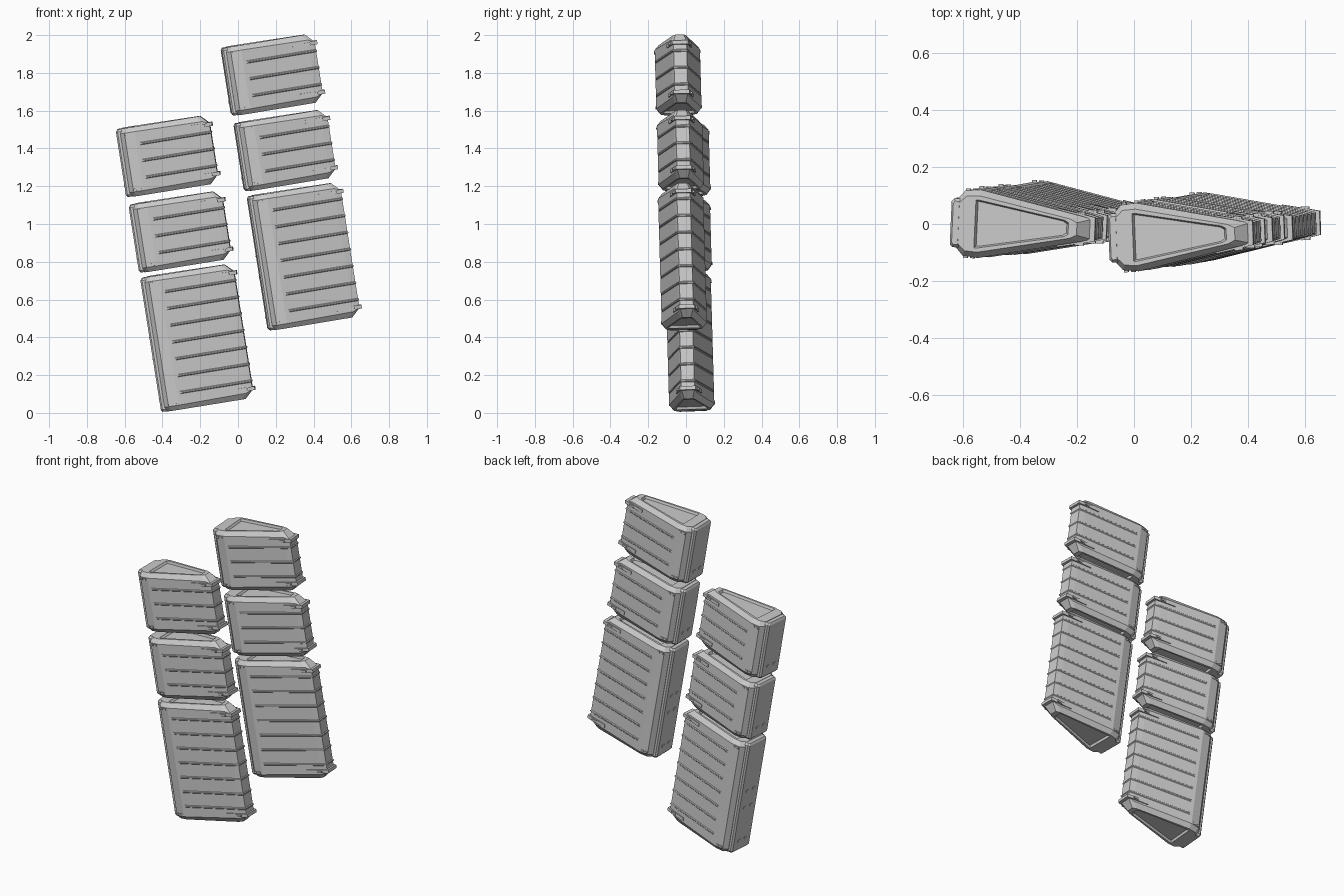
import bpy, bmesh
from mathutils import Vector, Matrix

if "Cube" in bpy.data.objects:
    bpy.data.objects.remove(bpy.data.objects["Cube"])


def loft(bm, rings):
    """Skin closed rings of equal length and cap both ends."""
    vs = [[bm.verts.new(p) for p in r] for r in rings]
    n = len(vs[0])
    for a, b in zip(vs, vs[1:]):
        for i in range(n):
            j = (i + 1) % n
            bm.faces.new((a[i], a[j], b[j], b[i]))
    bm.faces.new(vs[0][::-1])
    bm.faces.new(vs[-1])


def ring(half, z):
    """Mirror a half outline of (x, y) across y = 0; z is one height or one per point."""
    zs = z if isinstance(z, (list, tuple)) else [z] * len(half)
    pts = [(x, -y, h) for (x, y), h in zip(half, zs)]
    return pts + [(x, -y, h) for x, y, h in pts[::-1]]


def box(bm, centre, size):
    m = Matrix.Translation(centre) @ Matrix.Diagonal((*size, 1))
    bmesh.ops.create_cube(bm, size=1, matrix=m)


def finish(bm, name, matrix):
    bmesh.ops.recalc_face_normals(bm, faces=bm.faces[:])
    me = bpy.data.meshes.new(name)
    bm.to_mesh(me)
    bm.free()
    ob = bpy.data.objects.new(name, me)
    bpy.context.collection.objects.link(ob)
    ob.matrix_world = matrix
    return ob


# half outlines of the wedge, thick spine end to thin end
SIDE = [(.022, .088), (.045, .114), (.10, .12), (.46, .045), (.495, .035)]
RIM = [(.03, .072), (.055, .096), (.10, .099), (.425, .034), (.45, .022)]
LIP = [(.088, .05), (.088, .084), (.10, .084), (.405, .029), (.42, .020)]
FLOOR = [(.094, .05), (.094, .078), (.104, .078), (.398, .025), (.412, .016)]
CHAMFER = [.025, .025, .025, .03, .045]
RIB_LOW = [(.11, .116), (.46, .043), (.493, .033)]
RIB_HIGH = [(.13, .1177), (.46, .049), (.499, .039)]
LATCH = [(.375, .068), (.46, .052), (.508, .042)]


def pod(name, origin, yaw, h):
    u = Vector((-.156, -.028, .987)).normalized()
    a = Vector((.988, yaw, .156))
    a = (a - u * a.dot(u)).normalized()
    b = u.cross(a)
    m = Matrix((a, b, u)).transposed().to_4x4()
    m.translation = origin

    # wedge shell with chamfered ends and a sunken panel top and bottom
    bm = bmesh.new()
    loft(bm, [ring(FLOOR, .014), ring(LIP, 0), ring(RIM, 0), ring(SIDE, CHAMFER),
              ring(SIDE, [h - c for c in CHAMFER]), ring(RIM, h), ring(LIP, h),
              ring(FLOOR, h - .014)])
    finish(bm, name + "_shell", m)

    # flat spine plate on the thick end
    bm = bmesh.new()
    wide = [(0, .076), (.009, .086), (.04, .086)]
    small = [(.008, .068), (.014, .076), (.04, .076)]
    loft(bm, [ring(small, .002), ring(wide, .014), ring(wide, h - .014), ring(small, h - .002)])
    finish(bm, name + "_spine", m)

    # horizontal ribs wrapping round the thin end
    bm = bmesh.new()
    count = round(h / .09) - 1
    for i in range(count):
        z = h / 2 + (i - (count - 1) / 2) * .09
        loft(bm, [ring(RIB_LOW, z - .009), ring(RIB_HIGH, z - .003),
                  ring(RIB_HIGH, z + .003), ring(RIB_LOW, z + .009)])
    finish(bm, name + "_ribs", m)

    # latches clasping the thin end
    bm = bmesh.new()
    for z in (.05, h - .05):
        loft(bm, [ring(LATCH, z - .01), ring(LATCH, z + .01)])
        for s in (-1, 1):
            box(bm, (.455, s * .053, z), (.03, .012, .012))
    finish(bm, name + "_latches", m)

    # small clips on the thick corners and spine
    bm = bmesh.new()
    for z in (.035, h - .035):
        for s in (-1, 1):
            for x in (.055, .08):
                box(bm, (x, s * .117, z), (.016, .010, .012))
    for z in ([.07] if h < .5 else [.07, h * .4, h * .55]):
        for y in (-.03, .03):
            box(bm, (0, y, z), (.006, .022, .014))
    finish(bm, name + "_clips", m)


# two staggered columns of three pods
for side, yaw, origins in (
        ("left", -.05, [(-.403, .036, .005), (-.52, .022, .742), (-.588, .015, 1.142)]),
        ("right", .035, [(.16, -.012, .435), (.034, -.028, 1.172), (-.034, -.040, 1.572)])):
    for level, o, h in zip(("lower", "middle", "upper"), origins, (.72, .365, .365)):
        pod(f"{level}_{side}_pod", Vector(o), yaw, h)
